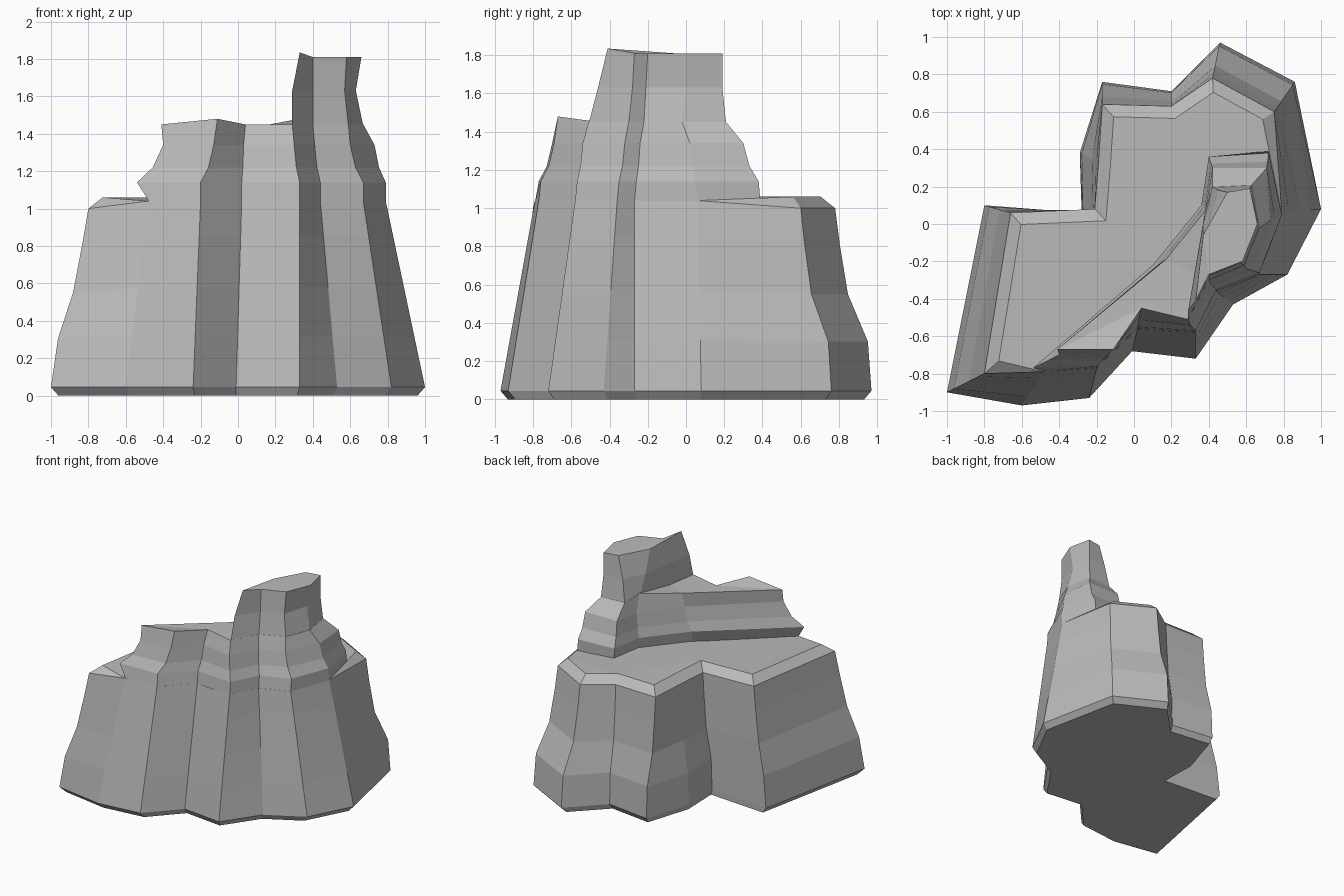
import bpy
import bmesh
from mathutils import Vector

cube = bpy.data.objects.get("Cube")
if cube:
    bpy.data.objects.remove(cube, do_unlink=True)

stone = bpy.data.materials.new("grey stone")
stone.use_nodes = True
GREY = (0.5, 0.5, 0.5, 1)
stone.diffuse_color = GREY
stone.node_tree.nodes["Principled BSDF"].inputs["Base Color"].default_value = GREY


def at_height(points, z):
    """Lift a flat outline to one height."""
    return [Vector((x, y, z)) for x, y in points]


def loft(name, rings, close_bottom=True):
    """Skin a stack of equal-sized outlines into a faceted rock."""
    bm = bmesh.new()
    levels = [[bm.verts.new(p) for p in ring] for ring in rings]
    count = len(levels[0])
    for low, high in zip(levels, levels[1:]):
        for i in range(count):
            j = (i + 1) % count
            bm.faces.new((low[i], low[j], high[j], high[i]))
    caps = [bm.faces.new(levels[-1])]
    if close_bottom:
        caps.append(bm.faces.new(levels[0][::-1]))
    bmesh.ops.triangulate(bm, faces=caps)
    bmesh.ops.recalc_face_normals(bm, faces=bm.faces)
    mesh = bpy.data.meshes.new(name)
    bm.to_mesh(mesh)
    bm.free()
    mesh.materials.append(stone)
    obj = bpy.data.objects.new(name, mesh)
    bpy.context.collection.objects.link(obj)
    return obj


def inset_corner(ring, i, distance):
    """Move one outline corner inward, square to both its edges."""
    before, here, after = ring[i - 1], ring[i], ring[(i + 1) % len(ring)]
    up = Vector((0, 0, 1))
    n1 = up.cross(here - before).normalized()
    n2 = up.cross(after - here).normalized()
    return here + (n1 + n2) * distance / (1 + n1.dot(n2))


# Cliff base: foot and rim outlines, counter-clockwise from the front corner
foot = at_height([(-1, -.9), (-.6, -.97), (-.24, -.93), (-.01, -.68), (.33, -.72),
                  (.53, -.43), (.82, -.27), (1, .08), (.86, .76), (.46, .97),
                  (.2, .71), (-.17, .76), (-.29, .38), (-.28, .06), (-.8, .1)], .045)
rim = at_height([(-.8, -.8), (-.48, -.79), (-.2, -.77), (.02, -.56), (.33, -.58),
                 (.44, -.36), (.67, -.27), (.79, .06), (.75, .6), (.42, .78),
                 (.2, .63), (-.17, .64), (-.19, .33), (-.21, .08), (-.66, .06)], 1)
FRONT = range(1, 8)      # corners that carry on up into the ridge
for i in FRONT:
    rim[i].z = 1.04

rings = [[Vector((p.x * .96, p.y * .96, 0)) for p in foot], foot]
# the back is worn into steps, the front falls straight
for straight, worn in ((.27, .1), (.53, .65), (.81, .88)):
    rings.append([a.lerp(b, straight if i in FRONT
                         else (straight + worn) / 2 if i in (0, 14) else worn)
                  for i, (a, b) in enumerate(zip(foot, rim))])
    for p, a, b in zip(rings[-1], foot, rim):
        p.z = a.z + (b.z - a.z) * straight
plateau = [p.copy() if i in FRONT else inset_corner(rim, i, .065) + Vector((0, 0, .06))
           for i, p in enumerate(rim)]
loft("cliff_base", rings + [rim, plateau])

# Ridge: overhanging lip, worn shoulder and uneven crown
ridge_foot = at_height([(-.47, -.79), (-.2, -.77), (.02, -.56), (.33, -.58),
                        (.44, -.36), (.67, -.27), (.79, .06), (.72, .39),
                        (.42, .34), (.38, .08), (.12, -.24)], 1.03)
ridge_lip = at_height([(-.54, -.77), (-.2, -.76), (.02, -.55), (.33, -.57),
                       (.44, -.35), (.67, -.26), (.79, .05), (.72, .38),
                       (.4, .36), (.36, .1), (.1, -.22)], 1.14)
ridge_shoulder = at_height([(-.4, -.7), (-.13, -.69), (.03, -.49), (.3, -.54),
                            (.41, -.32), (.6, -.24), (.73, .02), (.71, .3),
                            (.42, .3), (.38, .1), (.15, -.2)], 1.34)
ridge_neck = [a.lerp(b, .6) for a, b in zip(ridge_lip, ridge_shoulder)]
for p in ridge_neck:
    p.z = 1.22
ridge_crown = at_height([(-.41, -.67), (-.11, -.67), (.04, -.45), (.29, -.51),
                         (.4, -.3), (.59, -.22), (.67, -.02), (.63, .21),
                         (.42, .2), (.38, .07), (.17, -.19)], 1.45)
ridge_crown[1].z = 1.48
ridge_crown[-2].z = 1.49
loft("ridge", [ridge_foot, ridge_lip, ridge_neck, ridge_shoulder, ridge_crown],
     close_bottom=False)

# Tower: pinched waist and a slightly flared top
tower_foot = [p.copy() for p in ridge_crown[3:10]]
for p in tower_foot:
    p.z = 1.44
tower_waist = at_height([(.29, -.46), (.4, -.28), (.57, -.21), (.63, 0),
                         (.62, .19), (.45, .18), (.37, 0)], 1.63)
tower_top = at_height([(.33, -.41), (.4, -.27), (.58, -.2), (.66, 0),
                       (.62, .19), (.5, .17), (.37, -.06)], 1.81)
tower_top[0].z = 1.835
loft("tower", [tower_foot, tower_waist, tower_top], close_bottom=False)
